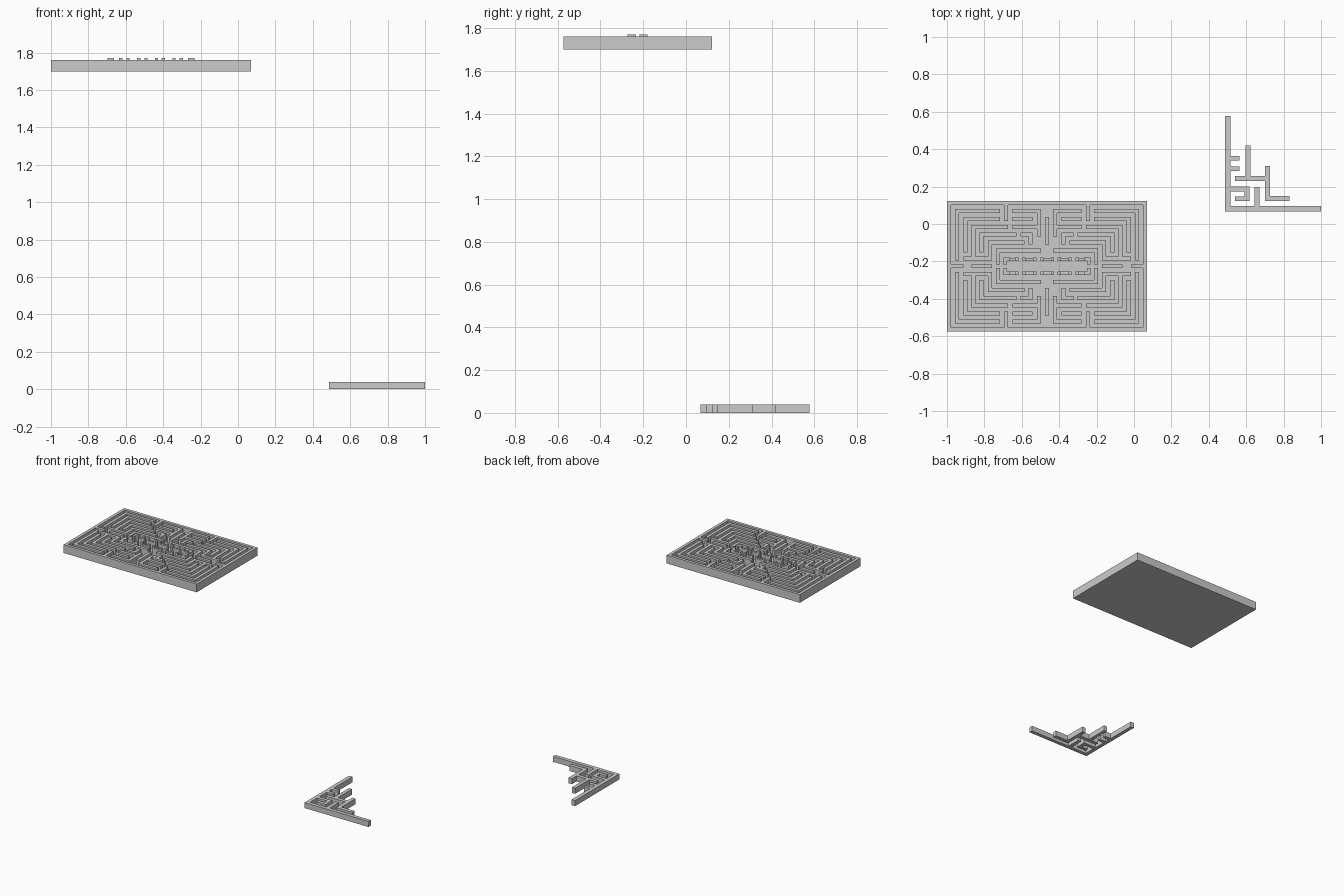
import bpy, bmesh

if "Cube" in bpy.data.objects:
    bpy.data.objects.remove(bpy.data.objects["Cube"])

# ---------- helpers ----------
def add_box(bm, x0, x1, y0, y1, z0, z1):
    v = bmesh.ops.create_cube(bm, size=1)["verts"]
    for p in v:
        p.co.x = x0 if p.co.x < 0 else x1
        p.co.y = y0 if p.co.y < 0 else y1
        p.co.z = z0 if p.co.z < 0 else z1

def finish(bm, name):
    bmesh.ops.recalc_face_normals(bm, faces=bm.faces)
    mesh = bpy.data.meshes.new(name)
    bm.to_mesh(mesh)
    bm.free()
    ob = bpy.data.objects.new(name, mesh)
    bpy.context.collection.objects.link(ob)
    return ob

# ---------- large maze: 49 x 33 cells, walls on even lines ----------
X0, X1, Y0, Y1 = -1.0, 0.07, -0.574, 0.122
ZB, ZF, ZT = 1.70, 1.703, 1.76
NC, NR = 49, 33
CW, CH = (X1 - X0) / NC, (Y1 - Y0) / NR

# wall runs of one quadrant (col, row, col, row), mirrored four ways
quadrant = [
    (0, 0, 24, 0), (0, 0, 0, 16),
    (2, 2, 2, 14), (2, 2, 12, 2), (4, 4, 4, 12), (4, 4, 12, 4),
    (6, 6, 6, 14), (6, 6, 14, 6), (8, 8, 8, 12), (8, 8, 16, 8),
    (10, 10, 10, 14), (10, 10, 18, 10), (12, 12, 12, 15), (12, 12, 22, 12),
    (4, 14, 9, 14), (0, 16, 3, 16), (6, 16, 10, 16),
    (14, 0, 14, 4), (16, 2, 22, 2), (16, 4, 20, 4), (16, 6, 22, 6),
    (22, 2, 22, 8), (18, 8, 20, 8), (20, 8, 20, 10), (24, 4, 24, 10),
]
cells = set()
for c0, r0, c1, r1 in quadrant:
    for c in range(c0, c1 + 1):
        for r in range(r0, r1 + 1):
            for cc in (c, NC - 1 - c):
                for rr in (r, NR - 1 - r):
                    cells.add((cc, rr))

# wall tops from the cell grid, then extruded down to the floor
bm = bmesh.new()
grid = {}
def vert(c, r):
    if (c, r) not in grid:
        grid[c, r] = bm.verts.new((X0 + c * CW, Y1 - r * CH, ZT))
    return grid[c, r]
for c, r in sorted(cells):
    bm.faces.new([vert(c, r), vert(c, r + 1), vert(c + 1, r + 1), vert(c + 1, r)])
ext = bmesh.ops.extrude_face_region(bm, geom=bm.faces[:], use_keep_orig=True)
for e in ext["geom"]:
    if isinstance(e, bmesh.types.BMVert):
        e.co.z = ZB
bmesh.ops.dissolve_limit(bm, angle_limit=0.01, verts=bm.verts, edges=bm.edges)
finish(bm, "maze_walls")

# floor plate, just inside the outer walls
bm = bmesh.new()
add_box(bm, X0 + 0.001, X1 - 0.001, Y0 + 0.001, Y1 - 0.001, ZB - 0.0005, ZF)
finish(bm, "maze_floor")

# ---------- central room: taller posts with low walls between ----------
cx, cy = (X0 + X1) / 2, (Y0 + Y1) / 2
posts = [(0.02, 0.036), (0.057, 0.075), (0.115, 0.13), (0.152, 0.17), (0.197, 0.233)]
low = [(-0.02, 0.02), (0.075, 0.115), (0.17, 0.197)]
bm = bmesh.new()
for sx in (-1, 1):
    for sy in (-1, 1):
        def room(a, b, c, d, z):
            xs = sorted((cx + sx * a, cx + sx * b))
            ys = sorted((cy + sy * c, cy + sy * d))
            add_box(bm, *xs, *ys, ZF, z)
        for a, b in posts:
            room(a, b, 0.027, 0.047, 1.77)
        for a, b in low[1:] + [(0, 0.02)]:
            room(a, b, 0.029, 0.045, 1.755)
        room(0.215, 0.233, 0.009, 0.027, 1.77)
finish(bm, "central_room")

# ---------- corner maze piece on the ground ----------
runs = [
    (0.487, 0.515, 0.068, 0.578),   # long side arm
    (0.515, 1.0, 0.068, 0.095),     # long front arm
    (0.515, 0.565, 0.34, 0.363), (0.515, 0.565, 0.284, 0.308),
    (0.597, 0.623, 0.257, 0.42),
    (0.54, 0.70, 0.23, 0.257), (0.70, 0.727, 0.123, 0.31),
    (0.727, 0.832, 0.123, 0.15),
    (0.645, 0.671, 0.095, 0.198),
    (0.515, 0.618, 0.175, 0.20), (0.592, 0.618, 0.147, 0.175),
    (0.54, 0.618, 0.123, 0.147),
]
bm = bmesh.new()
for x0, x1, y0, y1 in runs:
    add_box(bm, x0, x1, y0, y1, 0.0, 0.04)
finish(bm, "corner_walls")
